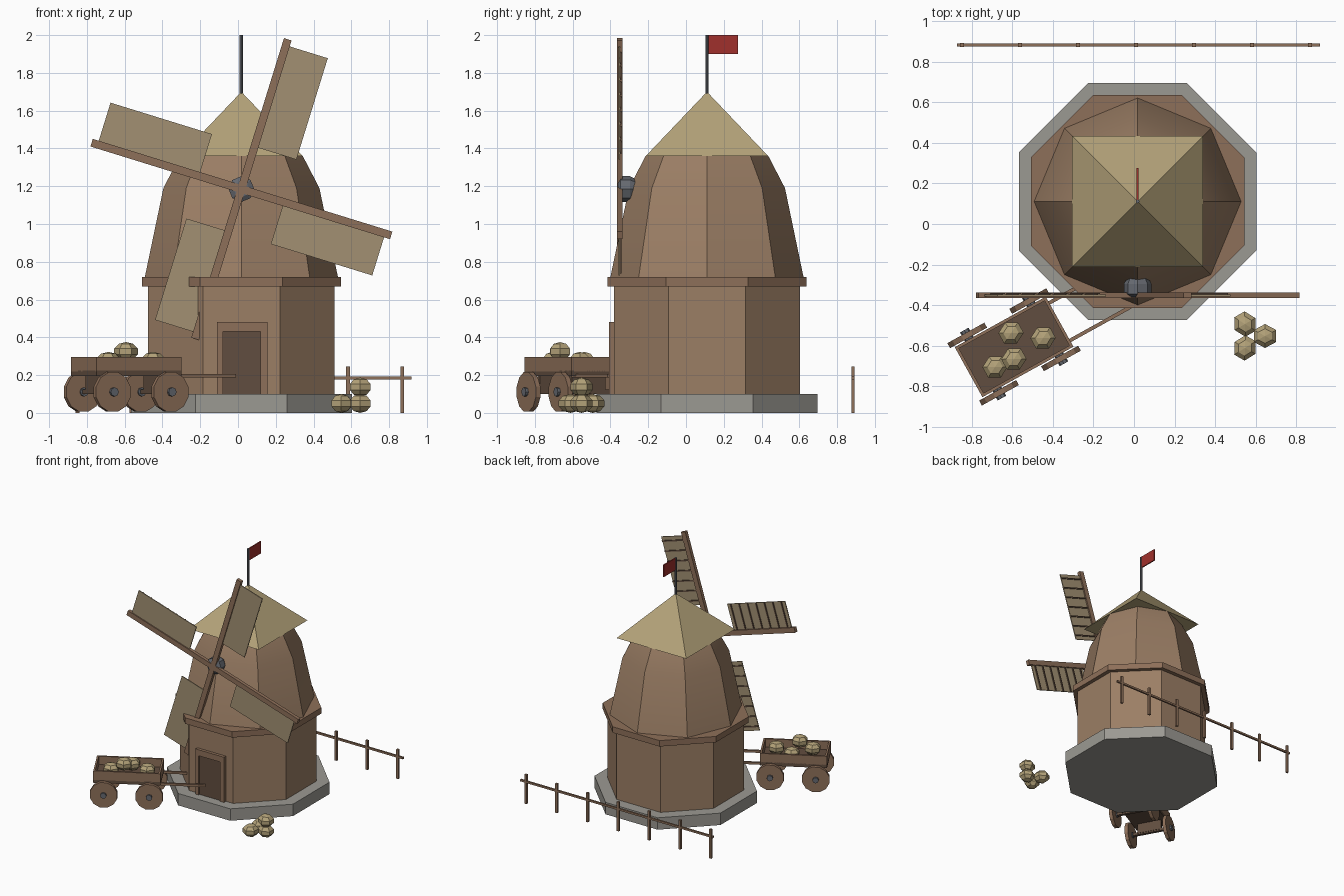
import bpy, bmesh
from math import pi, radians, cos, sin
from mathutils import Matrix, Vector

if "Cube" in bpy.data.objects:
    bpy.data.objects.remove(bpy.data.objects["Cube"])

CX, CY = 0.018, 0.111          # mill axis


def mat(name, r, g, b):
    m = bpy.data.materials.new(name)
    m.diffuse_color = (r, g, b, 1)
    m.use_nodes = True
    m.node_tree.nodes["Principled BSDF"].inputs["Base Color"].default_value = m.diffuse_color
    return m


WALL = mat("wall", .33, .21, .13)
WOOD = mat("wood", .27, .16, .10)
DARK = mat("dark_wood", .12, .075, .05)
STONE = mat("stone", .33, .32, .29)
STRAW = mat("straw", .45, .36, .19)
CLOTH = mat("cloth", .36, .28, .17)
METAL = mat("metal", .13, .14, .16)
RED = mat("red", .35, .03, .025)


def finish(name, bm, m, M):
    bm.transform(M)
    bmesh.ops.recalc_face_normals(bm, faces=bm.faces)
    me = bpy.data.meshes.new(name)
    bm.to_mesh(me)
    bm.free()
    me.materials.append(m)
    ob = bpy.data.objects.new(name, me)
    bpy.context.collection.objects.link(ob)
    return ob


def box(name, lo, hi, m, M=Matrix()):
    lo, hi = Vector(lo), Vector(hi)
    bm = bmesh.new()
    bmesh.ops.create_cube(bm, size=1)
    s = Matrix.Diagonal((*(hi - lo), 1))
    return finish(name, bm, m, M @ Matrix.Translation((lo + hi) / 2) @ s)


def lathe(name, profile, n, m, M=Matrix(), turn=0.0):
    """Rings of (radius, z) joined into a capped solid with n sides."""
    bm = bmesh.new()
    rings = []
    for r, z in profile:
        if r == 0:
            rings.append([bm.verts.new((0, 0, z))] * n)
        else:
            rings.append([bm.verts.new((r * cos(turn + 2 * pi * i / n),
                                        r * sin(turn + 2 * pi * i / n), z)) for i in range(n)])
    for a, b in zip(rings, rings[1:]):
        for i in range(n):
            j = (i + 1) % n
            bm.faces.new(list(dict.fromkeys((a[i], a[j], b[j], b[i]))))
    for ring, (r, z) in ((rings[0], profile[0]), (rings[-1], profile[-1])):
        if r:
            bm.faces.new(ring)
    return finish(name, bm, m, M)


MILL = Matrix.Translation((CX, CY, 0))

# Tower: stone base, octagonal walls, rim
lathe("stone_base", [(.634, 0), (.634, .1)], 8, STONE, MILL, pi / 8)
lathe("lower_walls", [(.534, .1), (.534, .67)], 8, WALL, MILL, pi / 8)
lathe("rim", [(.57, .67), (.57, .72)], 8, WOOD, MILL, pi / 8)

# Tapering upper tower, smooth vertically with sharp corners
upper = lathe("upper_tower", [(.511, .72), (.413, 1.19), (.325, 1.36), (.29, 1.38)], 8, WALL, MILL)
bpy.context.view_layer.objects.active = upper
upper.select_set(True)
bpy.ops.object.shade_smooth_by_angle(angle=radians(32))
upper.select_set(False)

# Roof, pole and flag
lathe("roof", [(.458, 1.36), (0, 1.70)], 4, STRAW, MILL, pi / 4)
lathe("flag_pole", [(.009, 1.68), (.009, 2.0)], 8, METAL, MILL)
box("flag", (-.005, .005, 1.90), (.005, .165, 2.0), RED, MILL)

# Door and frame
front = CY - .493
box("door", (-.08, front - .014, .1), (.12, front + .02, .43), DARK)
for s, (a, b) in {"left": (-.11, -.08), "right": (.12, .155)}.items():
    box("door_frame_" + s, (a, front - .026, .1), (b, front + .02, .48), WOOD)
box("door_frame_top", (-.08, front - .026, .43), (.12, front + .02, .48), WOOD)

# Hub and four sails
HUB = Matrix.Translation((CX, -.351, 1.185))
lathe("sail_hub", [(.042, -.01), (.068, .005), (.068, .055), (.05, .09)], 8, METAL,
      HUB @ Matrix.Rotation(-pi / 2, 4, 'X'))
for k in range(4):
    M = HUB @ Matrix.Rotation(radians(17.2) + k * pi / 2, 4, 'Y')
    box(f"sail_arm_{k}", (-.021, -.015, 0), (.021, .014, .83), WOOD, M)
    box(f"sail_cloth_{k}", (.015, -.006, .235), (.232, .002, .797), CLOTH, M)
    for i in range(7):
        z = .27 + i * .082
        box(f"sail_slat_{k}_{i}", (.01, .0, z - .005), (.23, .010, z + .005), DARK, M)

# Fence behind the mill
box("fence_rail", (-.874, .877, .176), (.919, .892, .192), WOOD)
for i in range(7):
    x = -.85 + i * .2865
    box(f"fence_post_{i}", (x - .01, .875, 0), (x + .01, .893, .245), WOOD)


# Sacks
def sack(name, x, y, z, turn):
    bm = bmesh.new()
    bmesh.ops.create_uvsphere(bm, u_segments=6, v_segments=5, radius=1)
    M = (Matrix.Translation((x, y, z)) @ Matrix.Rotation(radians(turn), 4, 'Z')
         @ Matrix.Diagonal((.067, .062, .05, 1)))
    return finish(name, bm, STRAW, M)


for i, p in enumerate([(.548, -.494, .05, 120), (.548, -.612, .05, 240),
                       (.647, -.553, .05, 0), (.647, -.553, .137, 0)]):
    sack(f"ground_sack_{i}", *p)
for i, p in enumerate([(-.607, -.538, .273, 29), (-.449, -.563, .273, 29),
                       (-.686, -.706, .273, 29), (-.593, -.667, .325, 29)]):
    sack(f"cart_sack_{i}", *p)

# Cart: bed, walls, shafts, axles, wheels
CART = Matrix.Translation((-.592, -.607, 0)) @ Matrix.Rotation(radians(29), 4, 'Z')
L, W = .257, .141
box("cart_floor", (-L, -W, .195), (L, W, .225), DARK, CART)
for s in (-1, 1):
    t = "left" if s > 0 else "right"
    y0, y1 = sorted((s * W, s * (W - .015)))
    box("cart_side_" + t, (-L, y0, .22), (L, y1, .295), WOOD, CART)
    x0, x1 = sorted((s * L, s * (L - .015)))
    box("cart_end_" + ("front" if s > 0 else "back"), (x0, -W + .015, .22),
        (x1, W - .015, .295), WOOD, CART)
    box("cart_shaft_" + t, (L - .05, s * .106 - .009, .187), (.6, s * .106 + .009, .205), WOOD, CART)
    A = CART @ Matrix.Translation((s * .175, 0, .111))
    box(f"cart_axle_{s}", (-.012, -.15, -.012), (.012, .15, .012), DARK, A)
    box(f"axle_block_{s}", (-.015, -.1, .0), (.015, .1, .09), DARK, A)
    for q in (-1, 1):
        Wm = A @ Matrix.Rotation(-q * pi / 2, 4, 'X')
        lathe(f"cart_wheel_{s}_{q}", [(.108, .148), (.108, .176)], 12, WOOD, Wm, pi / 12)
        lathe(f"wheel_hub_{s}_{q}", [(.024, .14), (.024, .192)], 8, METAL, Wm)
